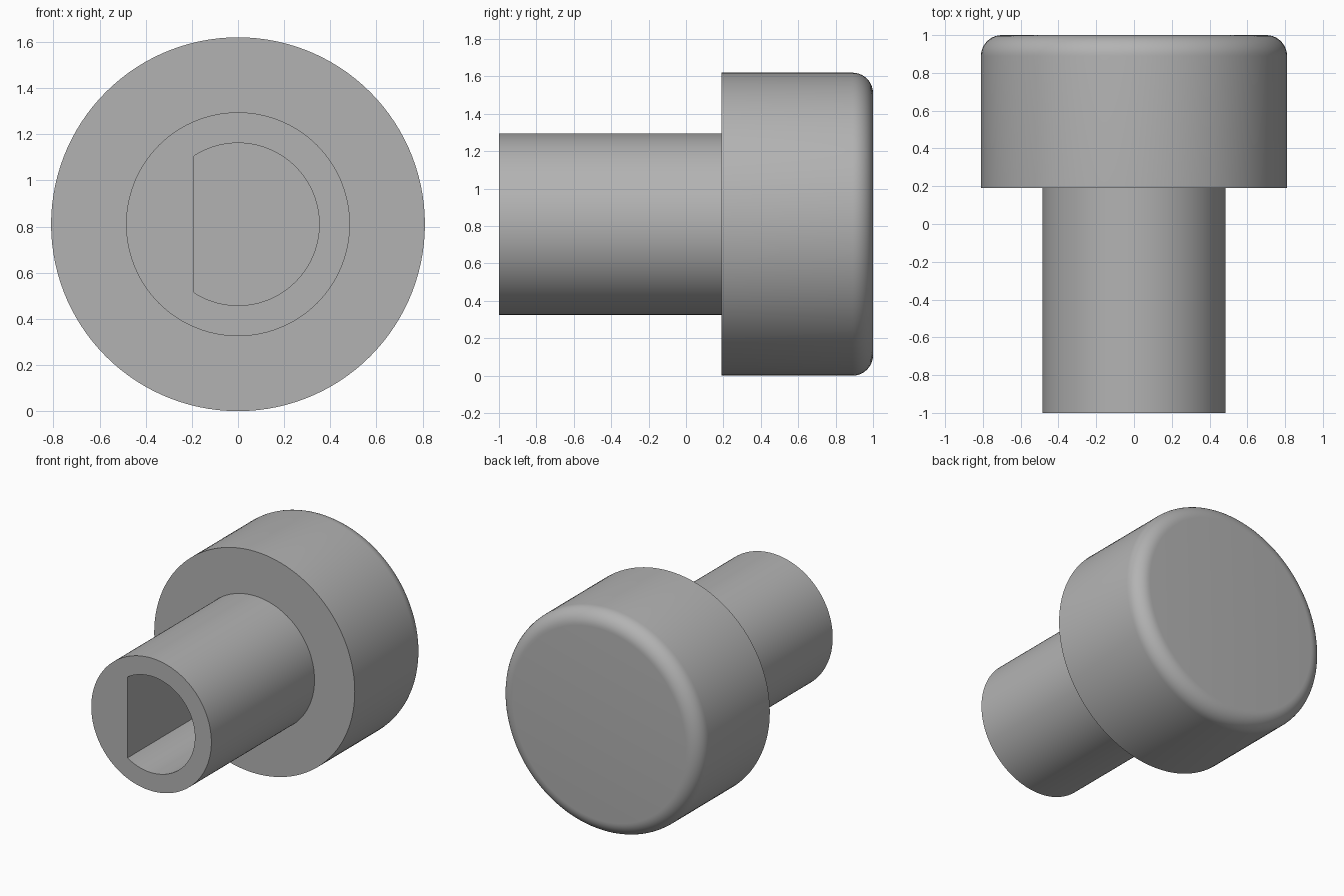
import bpy, bmesh
from math import cos, sin, pi, radians

cube = bpy.data.objects.get("Cube")
if cube:
    bpy.data.objects.remove(cube, do_unlink=True)

SEGMENTS = 120
HEAD_R, STEM_R, BORE_R = 0.81, 0.485, 0.352
FRONT, SHOULDER, BACK = -1.0, 0.19, 1.0
FILLET = 0.11
FLAT_X = BORE_R * cos(radians(123))     # flat side of the D-shaped bore

grey = bpy.data.materials.new("grey plastic")
grey.use_nodes = True
colour = (0.45, 0.45, 0.45, 1)
grey.diffuse_color = colour
grey.node_tree.nodes["Principled BSDF"].inputs["Base Color"].default_value = colour

bm = bmesh.new()


def ring(radius, y, flat=False):
    """Circle of vertices around the knob axis, optionally cut by the flat."""
    verts = []
    for i in range(SEGMENTS):
        a = 2 * pi * i / SEGMENTS
        r = radius
        if flat and radius * cos(a) < FLAT_X:
            r = FLAT_X / cos(a)
        verts.append(bm.verts.new((r * cos(a), y, HEAD_R + r * sin(a))))
    return verts


# Blind bore, stem and shoulder
rings = [ring(BORE_R, SHOULDER, True), ring(BORE_R, FRONT, True),
         ring(STEM_R, FRONT), ring(STEM_R, SHOULDER), ring(HEAD_R, SHOULDER)]
# Head side and rounded rear edge
for k in range(11):
    t = pi / 2 * k / 10
    rings.append(ring(HEAD_R - FILLET * (1 - cos(t)), BACK - FILLET * (1 - sin(t))))

# Skin between neighbouring rings, then close the bore floor and rear face
for a, b in zip(rings, rings[1:]):
    for i in range(SEGMENTS):
        j = (i + 1) % SEGMENTS
        bm.faces.new((a[i], a[j], b[j], b[i]))
bm.faces.new(rings[0])
bm.faces.new(rings[-1])
bmesh.ops.recalc_face_normals(bm, faces=bm.faces)

mesh = bpy.data.meshes.new("knob")
bm.to_mesh(mesh)
bm.free()
mesh.materials.append(grey)
knob = bpy.data.objects.new("knob", mesh)
bpy.context.collection.objects.link(knob)

bpy.ops.object.select_all(action="DESELECT")
knob.select_set(True)
bpy.context.view_layer.objects.active = knob
bpy.ops.object.shade_smooth_by_angle(angle=radians(30))
